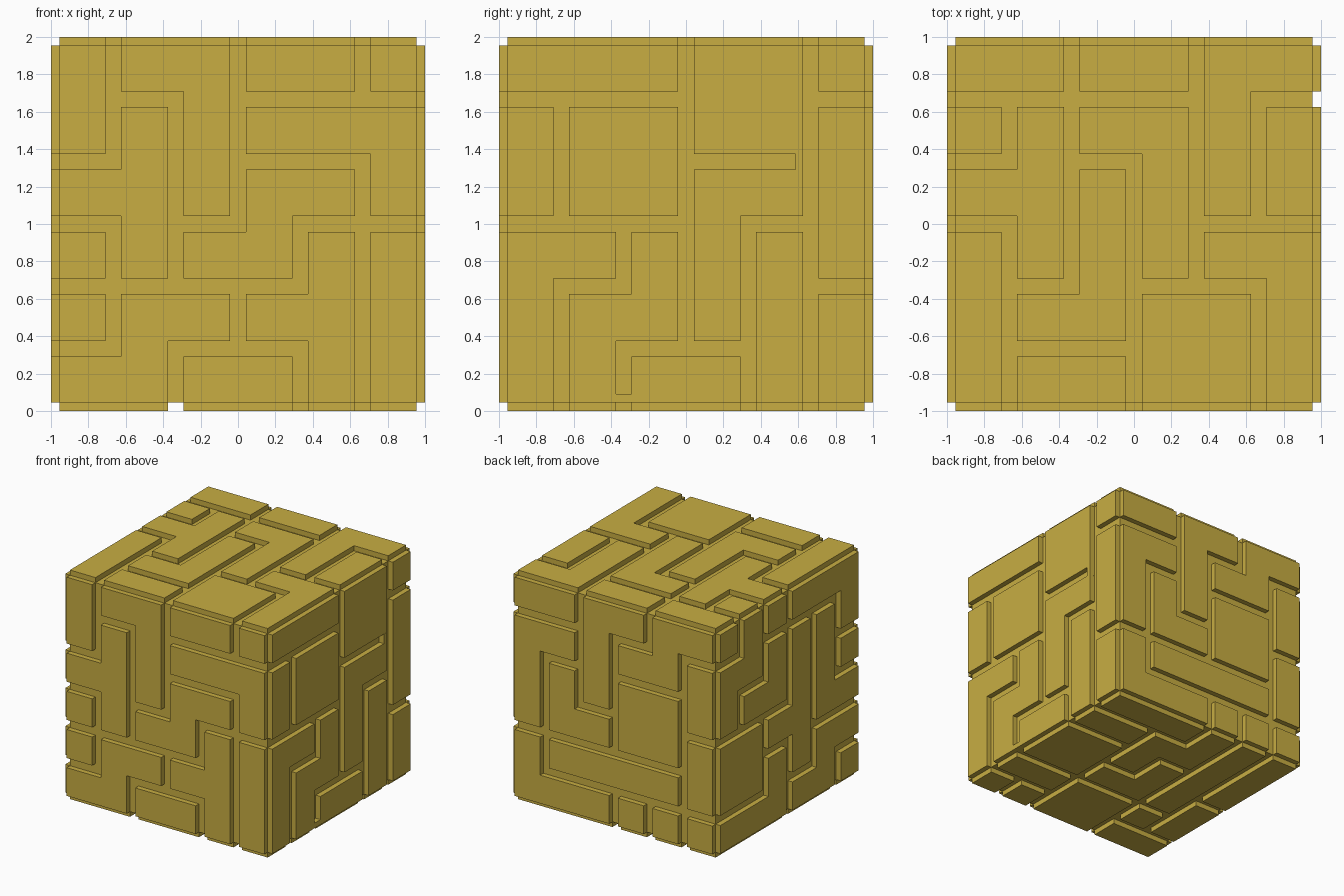
import bpy, bmesh
from mathutils import Vector

if "Cube" in bpy.data.objects:
    bpy.data.objects.remove(bpy.data.objects["Cube"])

CORE = 0.955      # half size of the inner cube and of each plate field
GAP = 0.042       # half width of a groove

gold = bpy.data.materials.new("antique gold")
gold.diffuse_color = (0.58, 0.42, 0.055, 1)
gold.use_nodes = True
gold.node_tree.nodes["Principled BSDF"].inputs["Base Color"].default_value = gold.diffuse_color

# Plate layouts: 6x6 cells, equal neighbouring letters join into one plate
X, Y, Z = Vector((1, 0, 0)), Vector((0, 1, 0)), Vector((0, 0, 1))
FACES = {
    "front": (X, Z, -Y, "abbccd aebfff eebhhf iehhkl mnnkkl nnppkl"),
    "right": (Y, Z, X, "aaabbc deebbf deeggf hhigjf hiigjl himmjl"),
    "back": (-X, Z, Y, "aabbcc ddbccf dgbhhf dgghhi meeeei mmmpql"),
    "left": (-Y, Z, -X, "abcddd bbfgjd bffgjk eeggjj eehgmm hhhmmn"),
    "top": (X, Y, Z, "aabbcc deffcg eehfcg iehfjj ihhkkj illkkj"),
    "bottom": (X, Y, -Z, "aqcddd aqccjj aqscmm tqssmm tuppii nnppkh"),
}

# Cell and groove boundaries along one side
ticks = [-CORE]
for k in range(1, 6):
    c = -1 + k / 3
    ticks += [c - GAP, c + GAP]
ticks.append(CORE)


def finish(bm, name):
    bmesh.ops.recalc_face_normals(bm, faces=bm.faces)
    me = bpy.data.meshes.new(name)
    bm.to_mesh(me)
    bm.free()
    me.materials.append(gold)
    ob = bpy.data.objects.new(name, me)
    bpy.context.collection.objects.link(ob)
    return ob


def plates(name, u, v, n, layout):
    rows = layout.split()

    def solid(i, j):
        # even index = cell, odd index = groove strip between two cells
        if not (0 <= i < 11 and 0 <= j < 11):
            return False
        near = {rows[r][c] for r in {j // 2, (j + 1) // 2}
                for c in {i // 2, (i + 1) // 2}}
        return len(near) == 1

    bm = bmesh.new()

    def quad(pts):
        bm.faces.new([bm.verts.new(u * a + v * b + n * d + Z) for a, b, d in pts])

    for j in range(11):
        for i in range(11):
            if not solid(i, j):
                continue
            x0, x1 = ticks[i], ticks[i + 1]
            y0, y1 = -ticks[j + 1], -ticks[j]
            corners = [(x0, y0), (x1, y0), (x1, y1), (x0, y1)]
            for d in (1.0, CORE):
                quad([(a, b, d) for a, b in corners])
            # side walls where a groove or the cube edge follows
            for k, (di, dj) in enumerate([(0, 1), (1, 0), (0, -1), (-1, 0)]):
                if not solid(i + di, j + dj):
                    p, q = corners[k], corners[(k + 1) % 4]
                    quad([(*p, CORE), (*q, CORE), (*q, 1.0), (*p, 1.0)])
    bmesh.ops.remove_doubles(bm, verts=bm.verts, dist=1e-4)
    bmesh.ops.recalc_face_normals(bm, faces=bm.faces)
    bmesh.ops.dissolve_limit(bm, angle_limit=0.02, verts=bm.verts, edges=bm.edges)
    finish(bm, name + "_plates")


def block(name, lo, hi):
    lo, hi = Vector(lo), Vector(hi)
    bm = bmesh.new()
    bmesh.ops.create_cube(bm, size=1)
    for w in bm.verts:
        w.co = Vector((w.co[k] * (hi[k] - lo[k]) + (lo[k] + hi[k]) / 2 for k in range(3)))
    finish(bm, name)


# Inner cube forming the groove floors
block("inner_cube", (-CORE, -CORE, 1 - CORE), (CORE, CORE, 1 + CORE))

# Raised plates on all six sides
for name, (u, v, n, layout) in FACES.items():
    plates(name, u, v, n, layout)

# Small bridges left across two grooves of the right side
block("upper_bridge", (CORE, 0.585, 1.291), (1, 0.625, 1.375))
block("lower_bridge", (CORE, -0.375, 0.045), (1, -0.291, 0.09))
